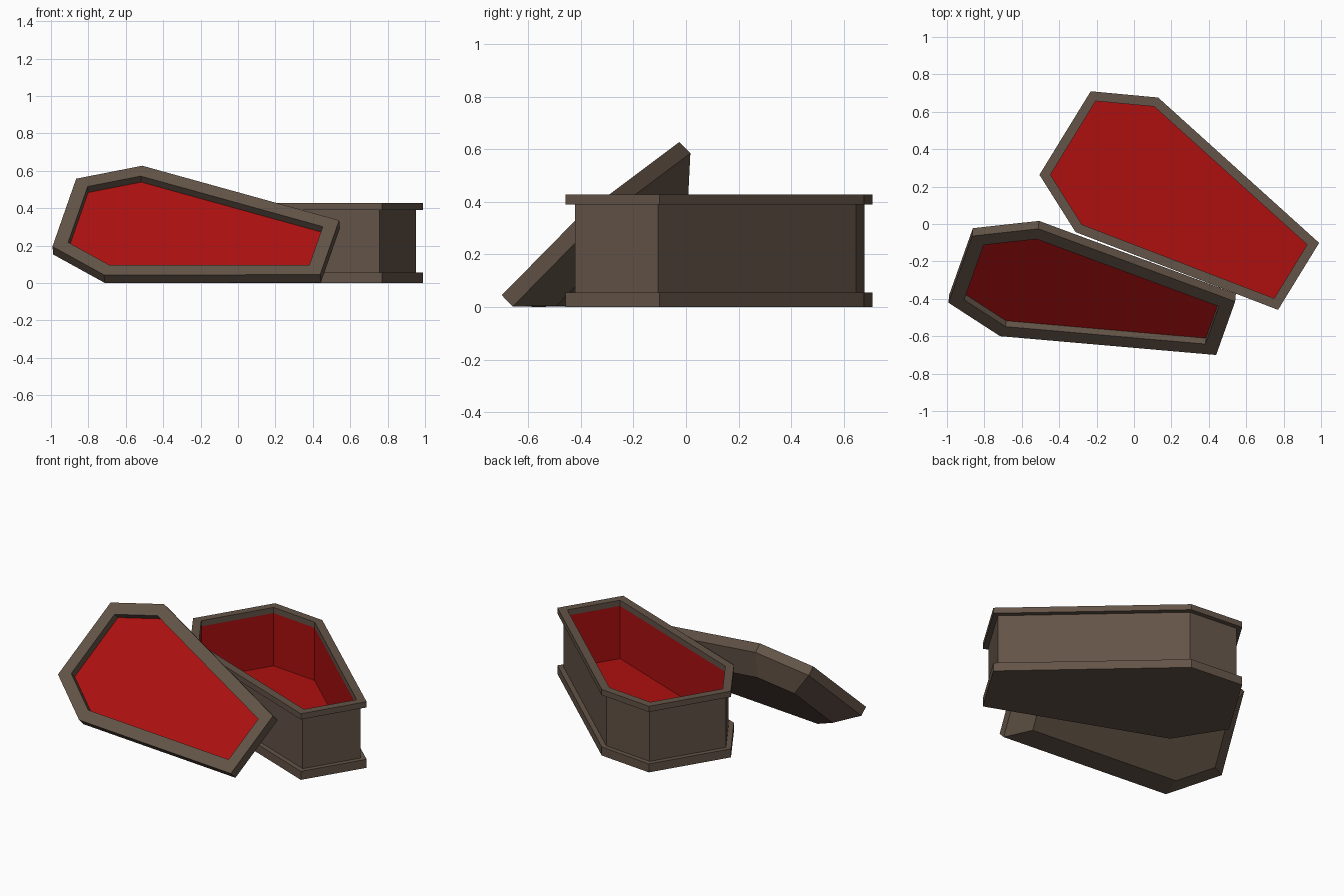
import bpy, bmesh
from mathutils import Vector, Matrix

if "Cube" in bpy.data.objects:
    bpy.data.objects.remove(bpy.data.objects["Cube"])


def material(name, rgb):
    m = bpy.data.materials.new(name)
    m.diffuse_color = (*rgb, 1)
    m.use_nodes = True
    m.node_tree.nodes["Principled BSDF"].inputs["Base Color"].default_value = m.diffuse_color
    return m


WOOD = material("dark_wood", (0.125, 0.088, 0.064))
RED = material("red_lining", (0.42, 0.005, 0.005))

# Six-sided outline, foot at x = 0, head at x = 1.465
OUTLINE = [Vector(p) for p in ((0, -.21), (1.14, -.422), (1.465, -.262),
                               (1.465, .262), (1.14, .422), (0, .21))]


def inset(points, w):
    """Offset every edge of a counter-clockwise outline inwards by w."""
    out = []
    for i, p in enumerate(points):
        d1 = (p - points[i - 1]).normalized()
        d2 = (points[(i + 1) % len(points)] - p).normalized()
        n1, n2 = Vector((-d1.y, d1.x)), Vector((-d2.y, d2.x))
        out.append(p + (n1 + n2) * (w / (1 + n1.dot(n2))))
    return out


def loft(name, rings, red_from, matrix):
    """Skin (inset, height) rings, cap both ends; bands from red_from on are lined."""
    bm = bmesh.new()
    loops = [[bm.verts.new((p.x, p.y, z)) for p in inset(OUTLINE, w)] for w, z in rings]
    n = len(OUTLINE)
    bm.faces.new(loops[0][::-1])
    for k, (a, b) in enumerate(zip(loops, loops[1:])):
        for i in range(n):
            j = (i + 1) % n
            f = bm.faces.new((a[i], a[j], b[j], b[i]))
            f.material_index = int(k >= red_from)
    bm.faces.new(loops[-1]).material_index = 1
    bmesh.ops.recalc_face_normals(bm, faces=bm.faces)
    me = bpy.data.meshes.new(name)
    bm.to_mesh(me)
    bm.free()
    me.materials.append(WOOD)
    me.materials.append(RED)
    ob = bpy.data.objects.new(name, me)
    bpy.context.collection.objects.link(ob)
    ob.matrix_world = matrix
    return ob


def frame(origin, x_axis, z_axis):
    z = Vector(z_axis).normalized()
    y = z.cross(Vector(x_axis)).normalized()
    x = y.cross(z)
    m = Matrix((x, y, z)).transposed().to_4x4()
    m.translation = origin
    return m


# Open box: plinth flange, walls, top rim, red interior
loft("coffin_box",
     [(0, 0), (0, .055), (.03, .055), (.03, .39), (0, .39), (0, .427),
      (.05, .427), (.05, .39), (.05, .05)],
     7, frame((.88, -.28, 0), (-.852, .523, 0), (0, 0, 1)))

# Lid leaning on the box: bevelled back, flat rim, shallow red recess
loft("coffin_lid",
     [(.115, -.17), (0, -.06), (0, 0), (.075, 0), (.075, -.045)],
     4, frame((.49, -.5575, .19), (-.968, .214, .128), (-.062, -.70, .71)))
